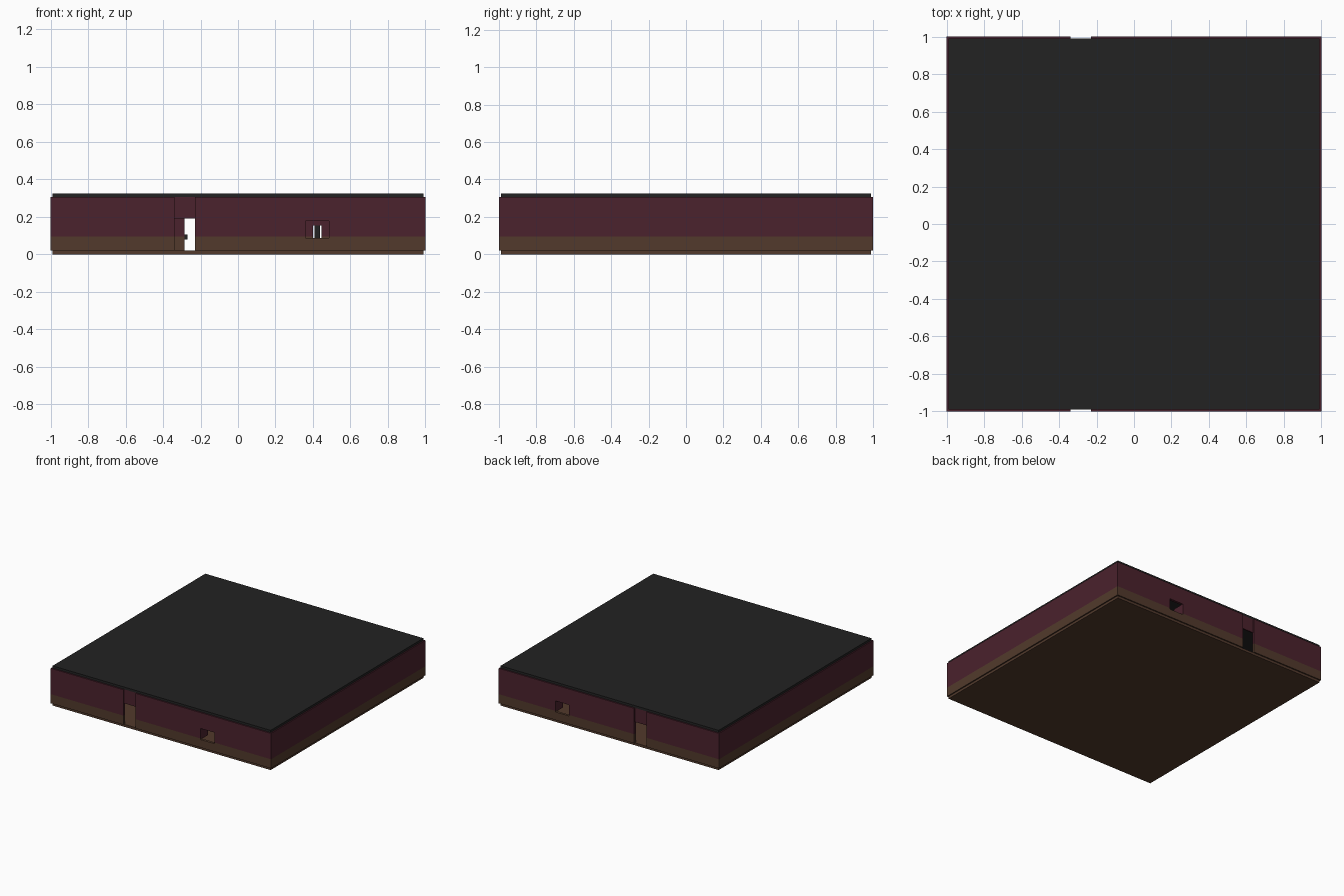
import bpy, bmesh, math

if "Cube" in bpy.data.objects:
    bpy.data.objects.remove(bpy.data.objects["Cube"])


def material(name, rgb):
    m = bpy.data.materials.new(name)
    m.diffuse_color = (*rgb, 1)
    m.use_nodes = True
    m.node_tree.nodes["Principled BSDF"].inputs["Base Color"].default_value = m.diffuse_color
    return m


MAROON = material("maroon paint", (0.070, 0.016, 0.026))
BROWN = material("brown wood", (0.084, 0.042, 0.025))
BLACK = material("black roofing", (0.016, 0.016, 0.016))

FLOOR_TOP, BAND, WALL_TOP, ROOF_TOP = 0.02, 0.095, 0.307, 0.326
DOOR = (-0.34, -0.23, FLOOR_TOP, 0.192)
WINDOW = (0.36, 0.485, 0.086, 0.177)
T = 0.02


def finish(name, bm, mats):
    me = bpy.data.meshes.new(name)
    bmesh.ops.recalc_face_normals(bm, faces=bm.faces[:])
    bm.to_mesh(me)
    bm.free()
    for m in mats:
        me.materials.append(m)
    ob = bpy.data.objects.new(name, me)
    bpy.context.collection.objects.link(ob)
    return ob


def box(name, x, y, z, mat):
    bm = bmesh.new()
    bmesh.ops.create_cube(bm, size=1)
    for v in bm.verts:
        v.co = [(r[0] + r[1]) / 2 + c * (r[1] - r[0]) for r, c in zip((x, y, z), v.co)]
    return finish(name, bm, [mat])


def wall(name, half, loc, turn=0, holes=(), thick=T):
    """Upright panel with openings; brown below the band, maroon above."""
    xs = sorted({-half, half, *(h[i] for h in holes for i in (0, 1))})
    zs = sorted({FLOOR_TOP, BAND, WALL_TOP, *(h[i] for h in holes for i in (2, 3))})
    bm = bmesh.new()
    for x0, x1 in zip(xs, xs[1:]):
        for z0, z1 in zip(zs, zs[1:]):
            cx, cz = (x0 + x1) / 2, (z0 + z1) / 2
            if any(h[0] < cx < h[1] and h[2] < cz < h[3] for h in holes):
                continue
            f = bm.faces.new([bm.verts.new((a, 0, b)) for a, b in
                              ((x0, z0), (x1, z0), (x1, z1), (x0, z1))])
            f.material_index = 0 if cz < BAND else 1
    bmesh.ops.remove_doubles(bm, verts=bm.verts[:], dist=1e-5)
    ob = finish(name, bm, [BROWN, MAROON])
    ob.location = (*loc, 0)
    ob.rotation_euler.z = turn
    mod = ob.modifiers.new("thickness", 'SOLIDIFY')
    mod.thickness = thick
    mod.offset = 0
    return ob


# floor and roof slabs, slightly inside the wall faces
box("floor", (-0.99, 0.99), (-0.99, 0.99), (0, FLOOR_TOP), BROWN)
box("roof", (-0.99, 0.99), (-0.99, 0.99), (WALL_TOP, ROOF_TOP), BLACK)

# front and back walls share the same openings
doorway = (DOOR[0], DOOR[1], FLOOR_TOP, WALL_TOP)
for side, s in (("front", -1), ("back", 1)):
    wall(side + "_wall", 1, (0, s * (1 - T / 2)), holes=(doorway, WINDOW))
    # recessed panel above the door
    box(side + "_lintel", DOOR[:2], sorted((s * 0.98, s * 0.99)), (DOOR[3], WALL_TOP), MAROON)
    # deep window jambs
    for end, x in (("left", WINDOW[0] - 0.01), ("right", WINDOW[1])):
        box(f"{side}_{end}_jamb", (x, x + 0.01), sorted((s * 0.90, s * 0.98)),
            WINDOW[2:], MAROON)

# plain side walls
for side, s in (("left", -1), ("right", 1)):
    wall(side + "_wall", 1 - T, (s * (1 - T / 2), 0), turn=math.pi / 2)

# inner partition with a doorway and a narrow gap
wall("partition", 1 - T, (0, 0),
     holes=((-0.285, -0.17, FLOOR_TOP, 0.192), (0.40, 0.445, FLOOR_TOP, 0.155)))
box("inner_post", (0.408, 0.437), (-0.01, 0.01), (FLOOR_TOP, 0.155), BLACK)
box("door_handle", (-0.285, -0.27), (-0.01, 0.01), (0.08, 0.105), BLACK)
